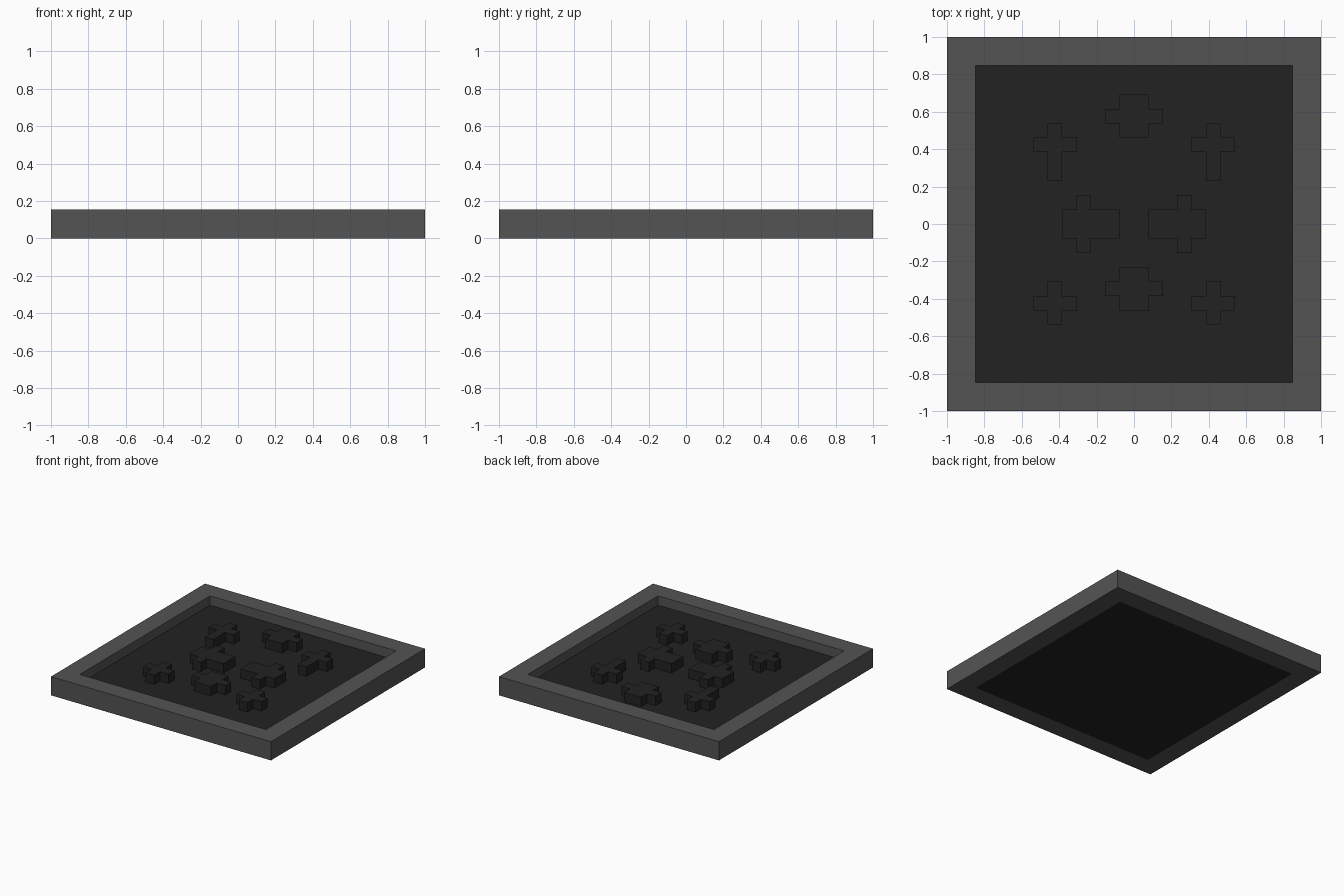
import bpy, bmesh

cube = bpy.data.objects.get("Cube")
if cube:
    bpy.data.objects.remove(cube, do_unlink=True)

U = 1 / 13          # one grid step of the design
TOP = 2 * U
FLOOR = U


def material(name, value):
    mat = bpy.data.materials.new(name)
    mat.use_nodes = True
    colour = (value, value, value, 1)
    mat.diffuse_color = colour
    mat.node_tree.nodes["Principled BSDF"].inputs["Base Color"].default_value = colour
    return mat


grey = material("mid grey", 0.088)
black = material("charcoal black", 0.0165)


def add_object(name, bm, mat):
    bmesh.ops.recalc_face_normals(bm, faces=bm.faces)
    mesh = bpy.data.meshes.new(name)
    bm.to_mesh(mesh)
    bm.free()
    mesh.materials.append(mat)
    obj = bpy.data.objects.new(name, mesh)
    bpy.context.collection.objects.link(obj)
    return obj


def prism(name, outline, low, high, mat):
    """Extrude a flat outline, given in grid steps, from low to high."""
    bm = bmesh.new()
    face = bm.faces.new([bm.verts.new((x * U, y * U, low)) for x, y in outline])
    new = bmesh.ops.extrude_face_region(bm, geom=[face], use_keep_orig=True)["geom"]
    verts = [v for v in new if isinstance(v, bmesh.types.BMVert)]
    bmesh.ops.translate(bm, verts=verts, vec=(0, 0, high - low))
    return add_object(name, bm, mat)


def square(half):
    return [(-half, -half), (half, -half), (half, half), (-half, half)]


def cross(wide, tall):
    """Outline of a wide and a tall rectangle, each (x0, x1, y0, y1), crossing."""
    wx0, wx1, wy0, wy1 = wide
    tx0, tx1, ty0, ty1 = tall
    return [(tx0, ty0), (tx1, ty0), (tx1, wy0), (wx1, wy0), (wx1, wy1), (tx1, wy1),
            (tx1, ty1), (tx0, ty1), (tx0, wy1), (wx0, wy1), (wx0, wy0), (tx0, wy0)]


# Square frame: four rings of corners joined into a closed loop
bm = bmesh.new()
rings = [[bm.verts.new((x * U, y * U, z)) for x, y in square(half)]
         for half, z in ((13, 0), (13, TOP), (11, TOP), (11, 0))]
for r in range(4):
    a, b = rings[r], rings[(r + 1) % 4]
    for i in range(4):
        j = (i + 1) % 4
        bm.faces.new((a[i], a[j], b[j], b[i]))
add_object("frame", bm, grey)

# Sunken floor panel
prism("floor_panel", square(11), 0, FLOOR, black)

# Raised crosses on the centre line
prism("back_cross", cross((-2, 2, 7, 8), (-1, 1, 6, 9)), FLOOR, TOP, black)
prism("front_cross", cross((-2, 2, -5, -4), (-1, 1, -6, -3)), FLOOR, TOP, black)

# Raised crosses mirrored left and right
paired = {
    "back_corner_cross": cross((4, 7, 5, 6), (5, 6, 3, 7)),
    "side_cross": cross((1, 5, -1, 1), (3, 4, -2, 2)),
    "front_corner_cross": cross((4, 7, -6, -5), (5, 6, -7, -4)),
}
for name, outline in paired.items():
    for side, sign in (("left", 1), ("right", -1)):
        prism(f"{side}_{name}", [(sign * x, y) for x, y in outline], FLOOR, TOP, black)
